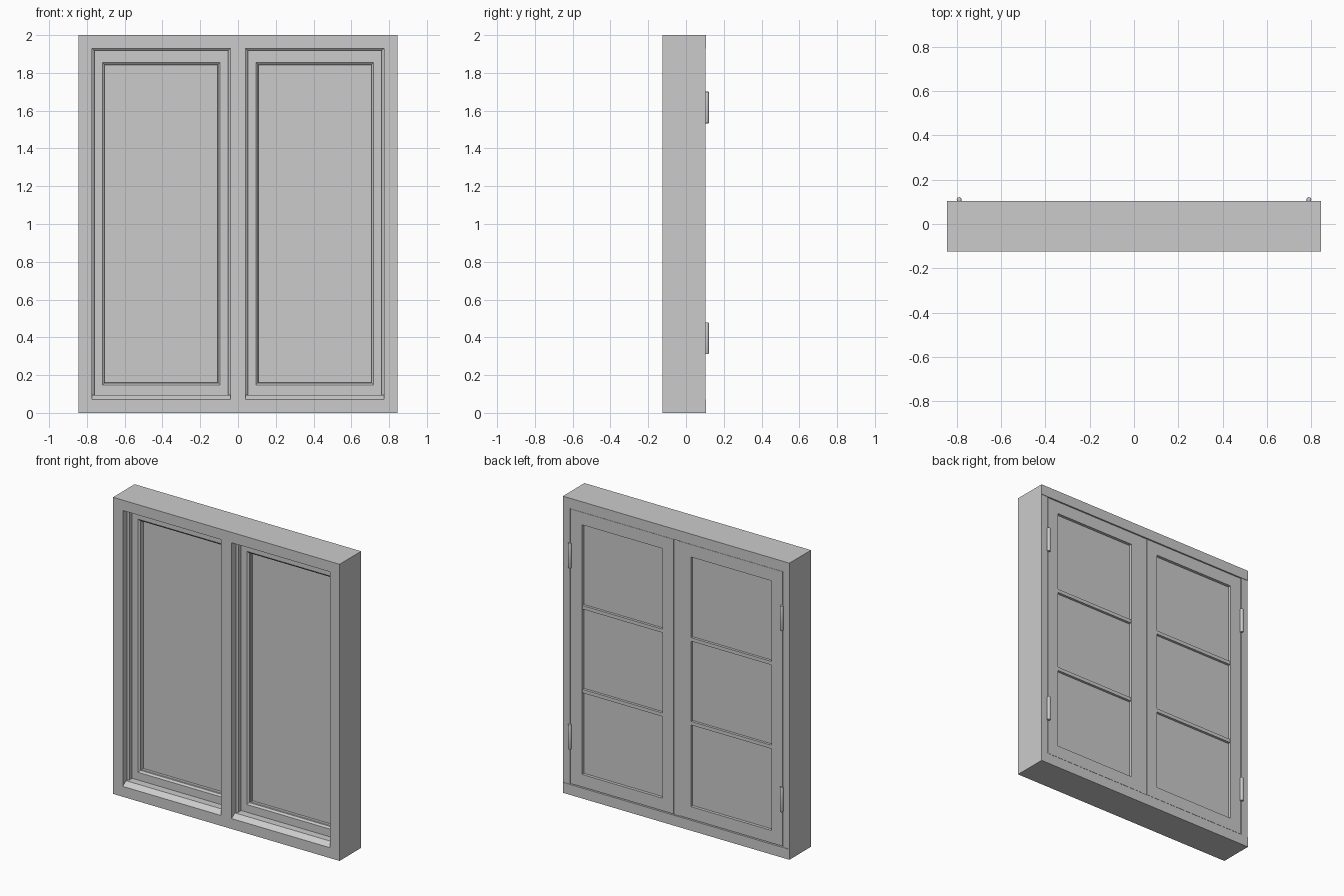
import bpy, bmesh, math

if "Cube" in bpy.data.objects:
    bpy.data.objects.remove(bpy.data.objects["Cube"])

# One painted finish
paint = bpy.data.materials.new("grey_paint")
paint.diffuse_color = (0.6, 0.6, 0.6, 1)
paint.use_nodes = True
paint.node_tree.nodes["Principled BSDF"].inputs["Base Color"].default_value = paint.diffuse_color


def finish(name, bm):
    bmesh.ops.recalc_face_normals(bm, faces=bm.faces)
    me = bpy.data.meshes.new(name)
    bm.to_mesh(me)
    bm.free()
    me.materials.append(paint)
    ob = bpy.data.objects.new(name, me)
    bpy.context.collection.objects.link(ob)
    return ob


def box(name, x0, x1, y0, y1, z0, z1):
    bm = bmesh.new()
    bmesh.ops.create_cube(bm, size=1)
    for v in bm.verts:
        v.co = (x0 + (v.co.x + .5) * (x1 - x0),
                y0 + (v.co.y + .5) * (y1 - y0),
                z0 + (v.co.z + .5) * (z1 - z0))
    return finish(name, bm)


def extrude_x(name, profile, x0, x1):
    """Closed (y, z) profile run along x."""
    bm = bmesh.new()
    face = bm.faces.new([bm.verts.new((x0, y, z)) for y, z in profile])
    new = bmesh.ops.extrude_face_region(bm, geom=[face])["geom"]
    for v in new:
        if isinstance(v, bmesh.types.BMVert):
            v.co.x = x1
    return finish(name, bm)


def ring(name, x0, x1, z0, z1, profile):
    """Mitred rectangular frame from a closed (inset, y) profile."""
    bm = bmesh.new()
    loops = [[bm.verts.new(c) for c in ((x0 + i, y, z0 + i), (x1 - i, y, z0 + i),
                                        (x1 - i, y, z1 - i), (x0 + i, y, z1 - i))]
             for i, y in profile]
    for k, a in enumerate(loops):
        b = loops[(k + 1) % len(loops)]
        for j in range(4):
            n = (j + 1) % 4
            bm.faces.new((a[j], a[n], b[n], b[j]))
    return finish(name, bm)


W, FRONT, BACK = 0.845, -0.125, 0.105

# Head and sloped sill, slightly proud at the back
extrude_x("head", [(FRONT, 1.93), (FRONT, 2), (BACK, 2), (BACK, 1.93)], -W, W)
extrude_x("sill", [(FRONT, 0), (FRONT, .07), (BACK, .07), (BACK, 0)], -W, W)

# Mullion between the two openings
box("mullion", -.04, .04, FRONT, -.03, .07, 1.93)
box("meeting_strip", -.026, .026, -.03, .094, .07, 1.93)

sash_profile = [(0, -.04), (.072, -.04), (.084, -.03), (.084, -.0), (.084, .1), (0, .1)]

for s, side in ((-1, "left"), (1, "right")):
    def span(a, b):
        return sorted((s * a, s * b))

    # Jamb with a rebate for the sash
    box(side + "_jamb", *span(.795, W), FRONT, .102, .07, 1.93)
    box(side + "_jamb_lip", *span(.772, .795), FRONT, -.04, .07, 1.93)
    box(side + "_jamb_back", *span(.79, .796), -.04, .094, .07, 1.93)

    # Stop bead and weathered slope inside the opening
    ring(side + "_stop_bead", *span(.04, .773), .07, 1.93,
         [(0, -.08), (.012, -.07), (.012, -.04), (0, -.04)])
    extrude_x(side + "_sill_slope", [(FRONT, .07), (-.09, .095), (-.04, .095), (-.04, .07)],
              *span(.04, .772))

    # Sash: outer frame with moulded opening
    ring(side + "_sash", *span(.022, .79), .075, 1.926,
         sash_profile)
    # Front glazing bead trims the visible opening
    ring(side + "_glazing_bead", *span(.1, .716), .152, 1.85,
         [(0, -.03), (.009, -.018), (.009, 0), (0, 0)])
    box(side + "_pane", *span(.1, .712), 0, .08, .15, 1.85)

    # Two horizontal glazing bars on the back
    for n, z in enumerate((.72, 1.285)):
        box(f"{side}_glazing_bar_{n}", *span(.1, .712), .075, .097, z - .012, z + .012)

    # Barrel hinges
    for n, z in enumerate((.395, 1.617)):
        bm = bmesh.new()
        bmesh.ops.create_cone(bm, cap_ends=True, segments=16, radius1=.011,
                              radius2=.011, depth=.168)
        rims = [e for e in bm.edges if abs(e.verts[0].co.z - e.verts[1].co.z) < 1e-5]
        bmesh.ops.bevel(bm, geom=rims, offset=.004, segments=2, affect='EDGES', profile=.5)
        bmesh.ops.translate(bm, verts=bm.verts, vec=(s * .79, .11, z))
        hinge = finish(f"{side}_hinge_{n}", bm)
        bpy.ops.object.select_all(action='DESELECT')
        hinge.select_set(True)
        bpy.context.view_layer.objects.active = hinge
        bpy.ops.object.shade_smooth_by_angle(angle=math.radians(40))
